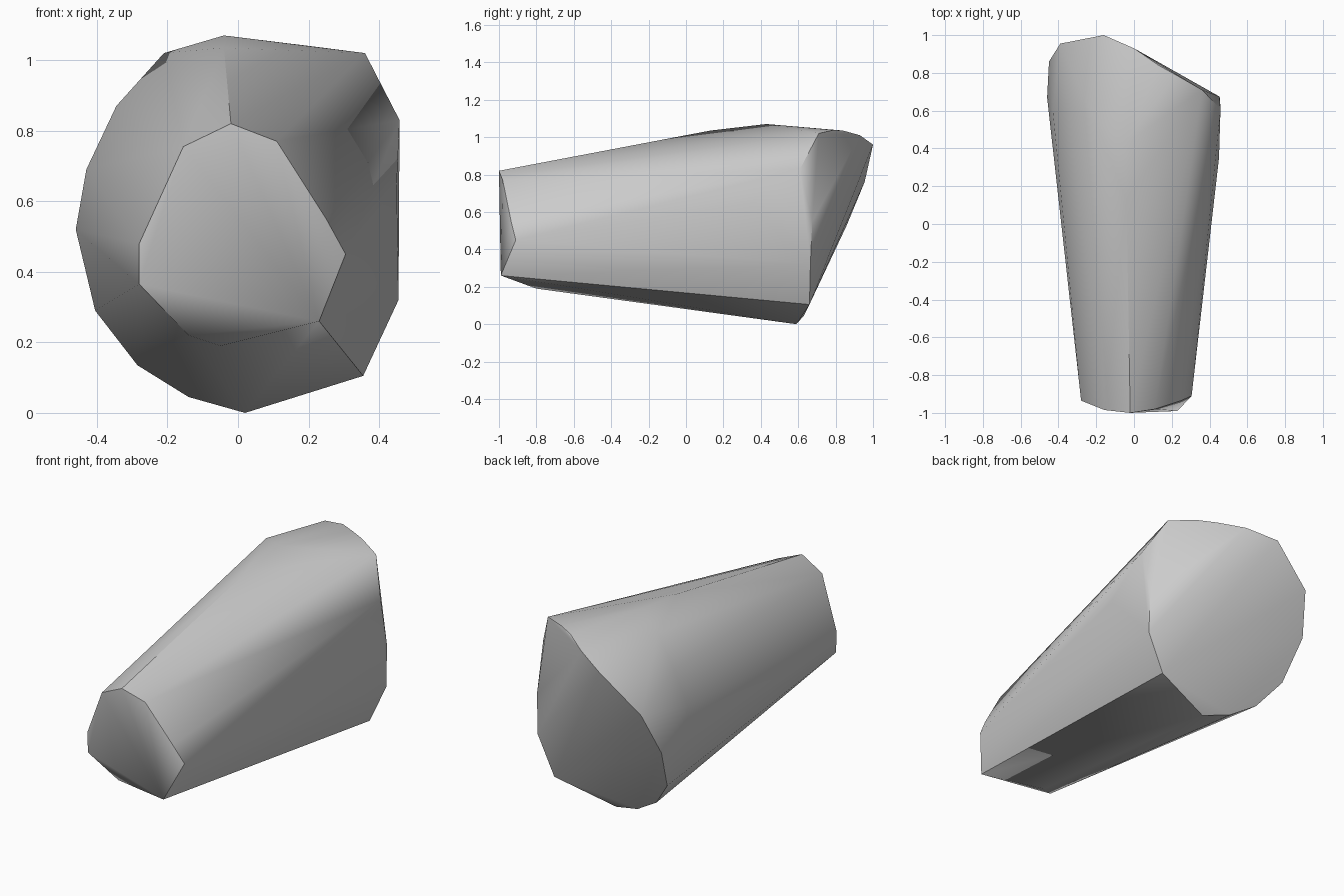
import bpy, bmesh, math

cube = bpy.data.objects.get("Cube")
if cube:
    bpy.data.objects.remove(cube, do_unlink=True)

grey = bpy.data.materials.new("stone grey")
grey.use_nodes = True
colour = (0.6, 0.6, 0.6, 1)
grey.diffuse_color = colour
grey.node_tree.nodes["Principled BSDF"].inputs["Base Color"].default_value = colour

# Small front end
front_ring = [
    (-0.02, -1.0, 0.82), (0.11, -0.98, 0.77), (0.25, -0.935, 0.55),
    (0.305, -0.91, 0.45), (0.23, -0.99, 0.26), (-0.05, -0.8, 0.19),
    (-0.14, -0.86, 0.22), (-0.28, -0.93, 0.365), (-0.28, -0.935, 0.48),
    (-0.155, -0.985, 0.755),
]
# Bulge of the body, along the top and the right side
shoulder = [
    (-0.04, 0.13, 1.035), (-0.04, 0.43, 1.07), (-0.21, 0.55, 1.02),
    (-0.345, 0.6, 0.87), (-0.43, 0.6, 0.69), (-0.46, 0.67, 0.52),
    (0.45, 0.35, 0.65),
]
# Wide slanted back end
back_ring = [
    (0.36, 0.71, 1.02), (0.22, 0.79, 1.038), (0.13, 0.84, 1.035),
    (0, 0.93, 1.01), (-0.16, 1.0, 0.96), (-0.39, 0.955, 0.76),
    (-0.45, 0.86, 0.53), (-0.405, 0.745, 0.29), (-0.285, 0.67, 0.135),
    (-0.14, 0.63, 0.045), (0.02, 0.59, 0), (0.355, 0.66, 0.105),
    (0.455, 0.665, 0.32), (0.452, 0.675, 0.55), (0.458, 0.61, 0.83),
]

# Convex body stretched over the three rings
bm = bmesh.new()
for point in front_ring + shoulder + back_ring:
    bm.verts.new(point)
hull = bmesh.ops.convex_hull(bm, input=bm.verts[:])
loose = [v for v in bm.verts if not v.link_faces]
bmesh.ops.delete(bm, geom=loose, context='VERTS')
bmesh.ops.recalc_face_normals(bm, faces=bm.faces[:])

mesh = bpy.data.meshes.new("tapered_body")
bm.to_mesh(mesh)
bm.free()
mesh.materials.append(grey)
body = bpy.data.objects.new("tapered_body", mesh)
bpy.context.collection.objects.link(body)

# Smooth sides with sharp rims
bpy.context.view_layer.objects.active = body
body.select_set(True)
bpy.ops.object.shade_smooth_by_angle(angle=math.radians(40))
